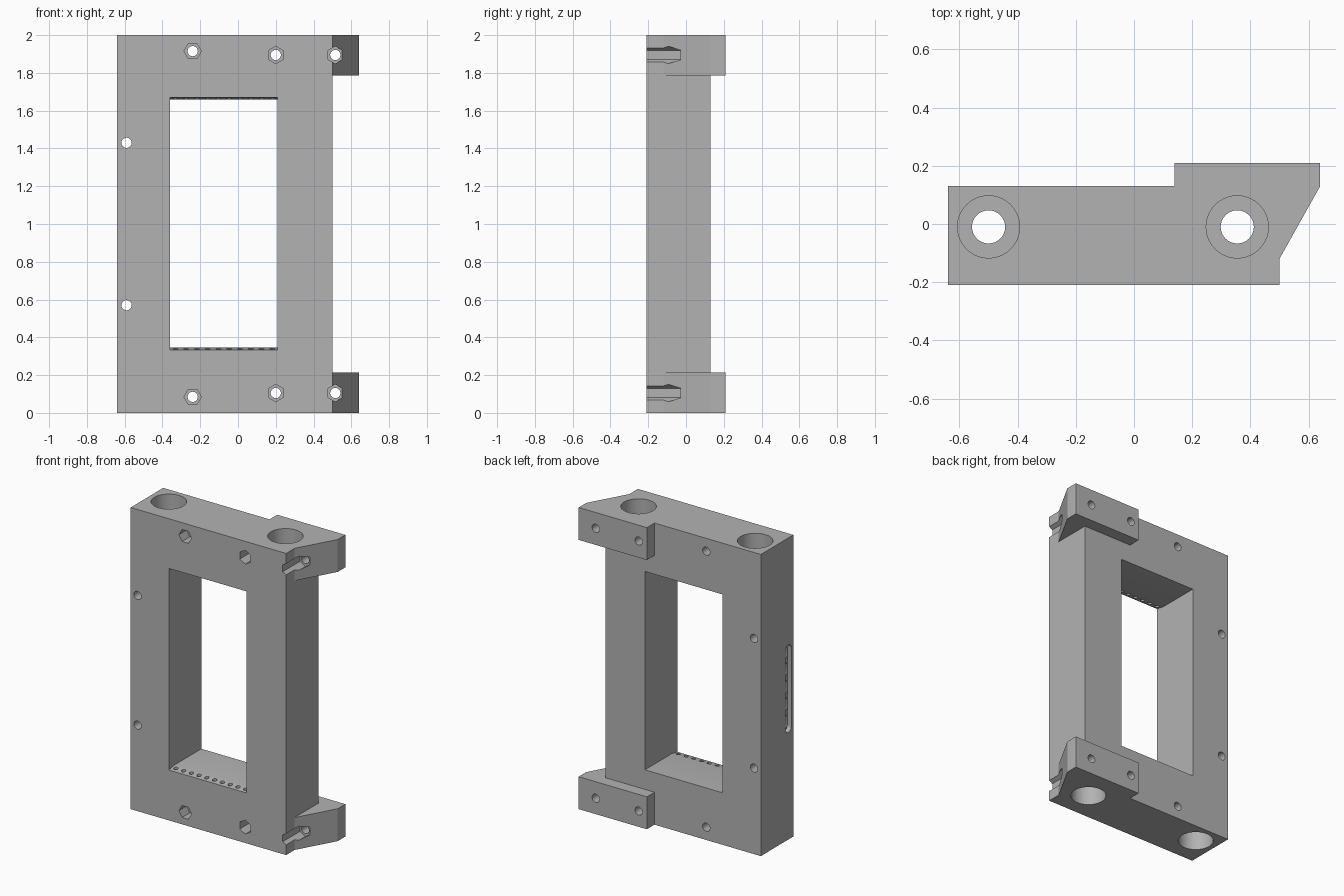
import bpy, bmesh, math
from mathutils import Vector

cube = bpy.data.objects.get("Cube")
if cube:
    bpy.data.objects.remove(cube, do_unlink=True)

grey = bpy.data.materials.new("plain_grey")
grey.use_nodes = True
COLOUR = (0.45, 0.45, 0.45, 1)
grey.diffuse_color = COLOUR
grey.node_tree.nodes["Principled BSDF"].inputs["Base Color"].default_value = COLOUR

# how a 2D profile maps into space for each extrusion axis
PLACE = {"X": lambda u, v, w: Vector((w, u, v)),
         "Y": lambda u, v, w: Vector((u, w, v)),
         "Z": lambda u, v, w: Vector((u, v, w))}


def prism(name, profile, axis, start, end):
    """Extrude a closed profile along an axis."""
    bm = bmesh.new()
    rings = [[bm.verts.new(PLACE[axis](u, v, w)) for u, v in profile] for w in (start, end)]
    n = len(profile)
    for ring in rings:
        bm.faces.new(ring)
    for i in range(n):
        j = (i + 1) % n
        bm.faces.new((rings[0][i], rings[0][j], rings[1][j], rings[1][i]))
    bmesh.ops.recalc_face_normals(bm, faces=bm.faces)
    mesh = bpy.data.meshes.new(name)
    bm.to_mesh(mesh)
    bm.free()
    mesh.materials.append(grey)
    obj = bpy.data.objects.new(name, mesh)
    bpy.context.collection.objects.link(obj)
    return obj


def rect(u0, u1, v0, v1):
    return [(u0, v0), (u1, v0), (u1, v1), (u0, v1)]


def ngon(u, v, r, n=32, turn=0.0):
    return [(u + r * math.cos(turn + math.tau * i / n),
             v + r * math.sin(turn + math.tau * i / n)) for i in range(n)]


def capsule(u, v0, v1, r, n=12):
    """Upright slot outline with round ends."""
    arc = [math.pi * i / n for i in range(n + 1)]
    return ([(u + r * math.cos(a), v1 - r + r * math.sin(a)) for a in arc] +
            [(u - r * math.cos(a), v0 + r - r * math.sin(a)) for a in arc])


def combine(target, tool, operation="DIFFERENCE"):
    tool.hide_render = True
    mod = target.modifiers.new("combine", "BOOLEAN")
    mod.operation = operation
    mod.solver = "EXACT"
    mod.object = tool
    bpy.context.view_layer.objects.active = target
    bpy.ops.object.modifier_apply(modifier=mod.name)
    bpy.data.objects.remove(tool, do_unlink=True)


LEFT, RIGHT, FRONT, BACK = -0.64, 0.5, -0.21, 0.13

# main block with the two projecting corner brackets
frame = prism("frame", rect(LEFT, RIGHT, FRONT, BACK), "Z", 0, 2)
bracket = [(0.14, 0.21), (0.64, 0.21), (0.64, 0.13), (0.472, -0.17), (0.14, 0.0)]
for low, high in ((0, 0.215), (1.785, 2)):
    combine(frame, prism("bracket", bracket, "Z", low, high), "UNION")

# window opening, flared towards the front at sill and lintel
window = [(-0.3, 0.318), (-0.15, 0.345), (0.3, 0.345),
          (0.3, 1.66), (-0.15, 1.66), (-0.3, 1.687)]
combine(frame, prism("window_cutter", window, "X", -0.36, 0.21))

# vertical bores, widened at both ends
for x in (-0.5, 0.355):
    combine(frame, prism("bore", ngon(x, -0.01, 0.057), "Z", -0.1, 2.1))
    for low, high in ((-0.1, 0.3), (1.7, 2.1)):
        combine(frame, prism("counterbore", ngon(x, -0.01, 0.107, 40), "Z", low, high))

# bolt holes with hexagonal nut pockets: x, height from end, turn, pocket end
BOLTS = [(-0.24, 0.085, 0, -0.13), (0.2, 0.105, math.pi / 6, -0.03),
         (0.515, 0.105, math.pi / 6, -0.03)]
for x, h, turn, pocket_end in BOLTS:
    for z in (h, 2 - h):
        combine(frame, prism("bolt_hole", ngon(x, z, 0.027), "Y", -0.3, 0.3))
        combine(frame, prism("nut_pocket", ngon(x, z, 0.046, 6, turn), "Y", -0.3, pocket_end))

# plain holes near the side edge
for z in (0.57, 1.43):
    combine(frame, prism("side_hole", ngon(-0.59, z, 0.027), "Y", -0.3, 0.3))

# rows of small holes in sill and lintel
for i in range(10):
    x = -0.3315 + 0.057 * i
    for low, high in ((0.24, 0.4), (1.6, 1.76)):
        combine(frame, prism("wire_hole", ngon(x, -0.178, 0.014, 16), "Z", low, high))

# recessed slot on the outer side, with deeper pockets between ribs
combine(frame, prism("side_slot", capsule(-0.158, 0.71, 1.29, 0.032), "X", -0.7, -0.61))
for i in range(5):
    z = 0.768 + 0.116 * i
    combine(frame, prism("slot_pocket", capsule(-0.158, z - 0.048, z + 0.048, 0.028),
                         "X", -0.7, -0.5))

bpy.ops.object.select_all(action="DESELECT")
frame.select_set(True)
bpy.context.view_layer.objects.active = frame
bpy.ops.object.shade_smooth_by_angle(angle=math.radians(13))
